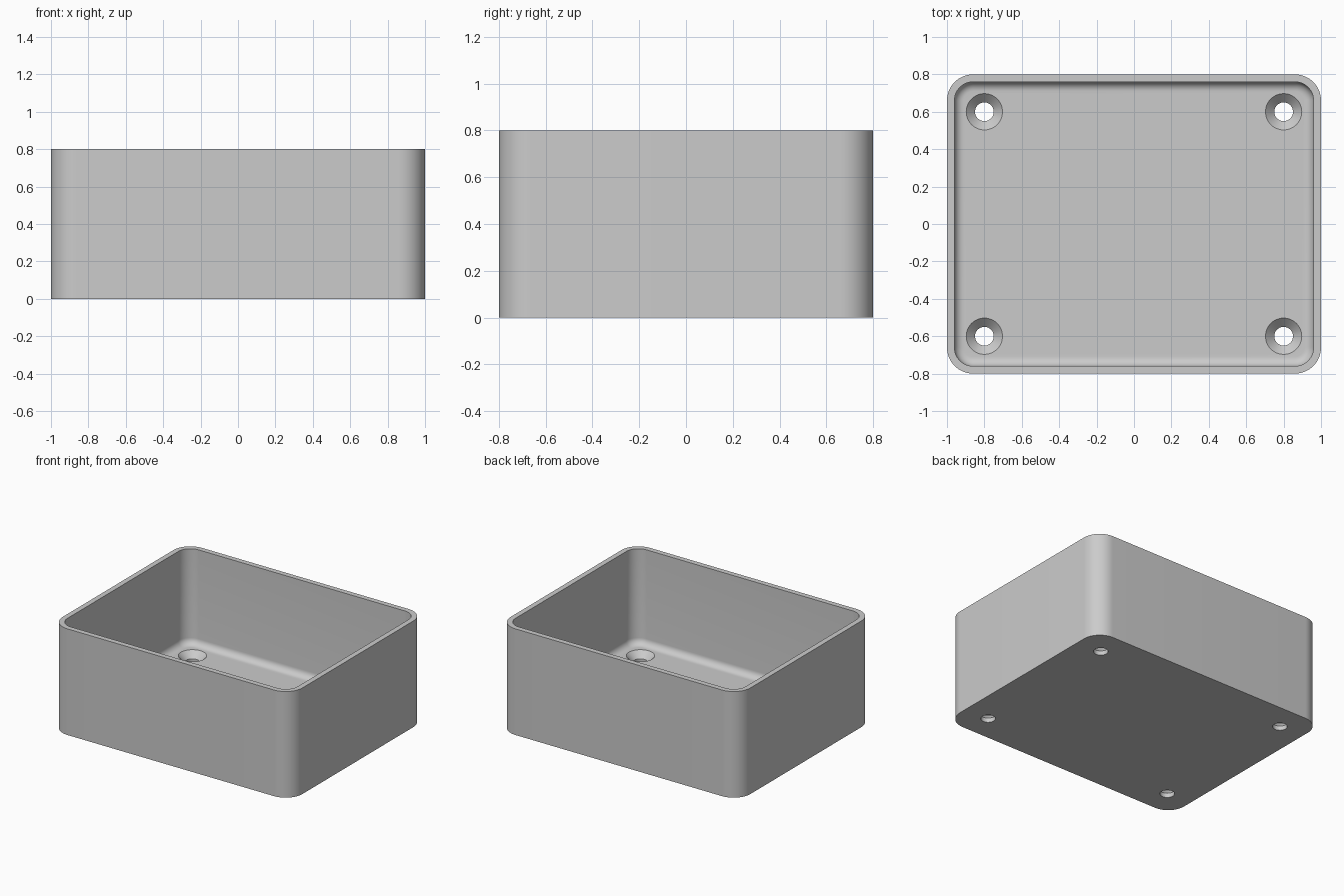
import bpy, bmesh, math

cube = bpy.data.objects.get("Cube")
if cube:
    bpy.data.objects.remove(cube, do_unlink=True)

# Main dimensions
HALF_X, HALF_Y, HEIGHT = 1.0, 0.8, 0.8
CORNER, WALL, FLOOR, FILLET = 0.14, 0.04, 0.08, 0.05
HOLE_R, SINK_R = 0.05, 0.097
CORNER_STEPS, FILLET_STEPS = 16, 8

grey = bpy.data.materials.new("plain grey")
grey.use_nodes = True
colour = (0.6, 0.6, 0.6, 1)
grey.diffuse_color = colour
grey.node_tree.nodes["Principled BSDF"].inputs["Base Color"].default_value = colour


def make_object(name, bm):
    bmesh.ops.recalc_face_normals(bm, faces=bm.faces)
    mesh = bpy.data.meshes.new(name)
    bm.to_mesh(mesh)
    bm.free()
    mesh.materials.append(grey)
    obj = bpy.data.objects.new(name, mesh)
    bpy.context.collection.objects.link(obj)
    return obj


def loft(bm, loops):
    """Skin a stack of equal point loops and cap both ends."""
    rings = [[bm.verts.new(p) for p in loop] for loop in loops]
    for a, b in zip(rings, rings[1:]):
        for i in range(len(a)):
            j = (i + 1) % len(a)
            bm.faces.new((a[i], a[j], b[j], b[i]))
    bm.faces.new(rings[0])
    bm.faces.new(rings[-1])


def rounded_loop(inset, z):
    """Rounded rectangle, moved inward from the outer wall."""
    r = CORNER - inset
    points = []
    for k, (sx, sy) in enumerate(((1, 1), (-1, 1), (-1, -1), (1, -1))):
        for i in range(CORNER_STEPS + 1):
            a = math.pi / 2 * (k + i / CORNER_STEPS)
            points.append((sx * (HALF_X - CORNER) + r * math.cos(a),
                           sy * (HALF_Y - CORNER) + r * math.sin(a), z))
    return points


def circle(x, y, r, z, n=48):
    return [(x + r * math.cos(math.tau * i / n), y + r * math.sin(math.tau * i / n), z)
            for i in range(n)]


# Open box with a filleted inner floor edge
bm = bmesh.new()
loops = [rounded_loop(0, 0), rounded_loop(0, HEIGHT), rounded_loop(WALL, HEIGHT)]
for i in range(FILLET_STEPS + 1):
    a = math.pi / 2 * i / FILLET_STEPS
    loops.append(rounded_loop(WALL + FILLET * (1 - math.cos(a)),
                              FLOOR + FILLET * (1 - math.sin(a))))
loft(bm, loops)
box = make_object("open_box", bm)

# Countersunk screw holes in the four corners
bm = bmesh.new()
for x in (-0.8, 0.8):
    for y in (-0.6, 0.6):
        loft(bm, [circle(x, y, HOLE_R, -0.1),
                  circle(x, y, HOLE_R, FLOOR - (SINK_R - HOLE_R)),
                  circle(x, y, SINK_R, FLOOR),
                  circle(x, y, SINK_R, FLOOR + 0.1)])
cutter = make_object("screw_hole_cutter", bm)

cut = box.modifiers.new("screw holes", 'BOOLEAN')
cut.operation = 'DIFFERENCE'
cut.solver = 'EXACT'
cut.object = cutter
bpy.ops.object.select_all(action='DESELECT')
box.select_set(True)
bpy.context.view_layer.objects.active = box
bpy.ops.object.modifier_apply(modifier=cut.name)
bpy.data.objects.remove(cutter, do_unlink=True)
bpy.ops.object.shade_smooth_by_angle(angle=math.radians(30))
